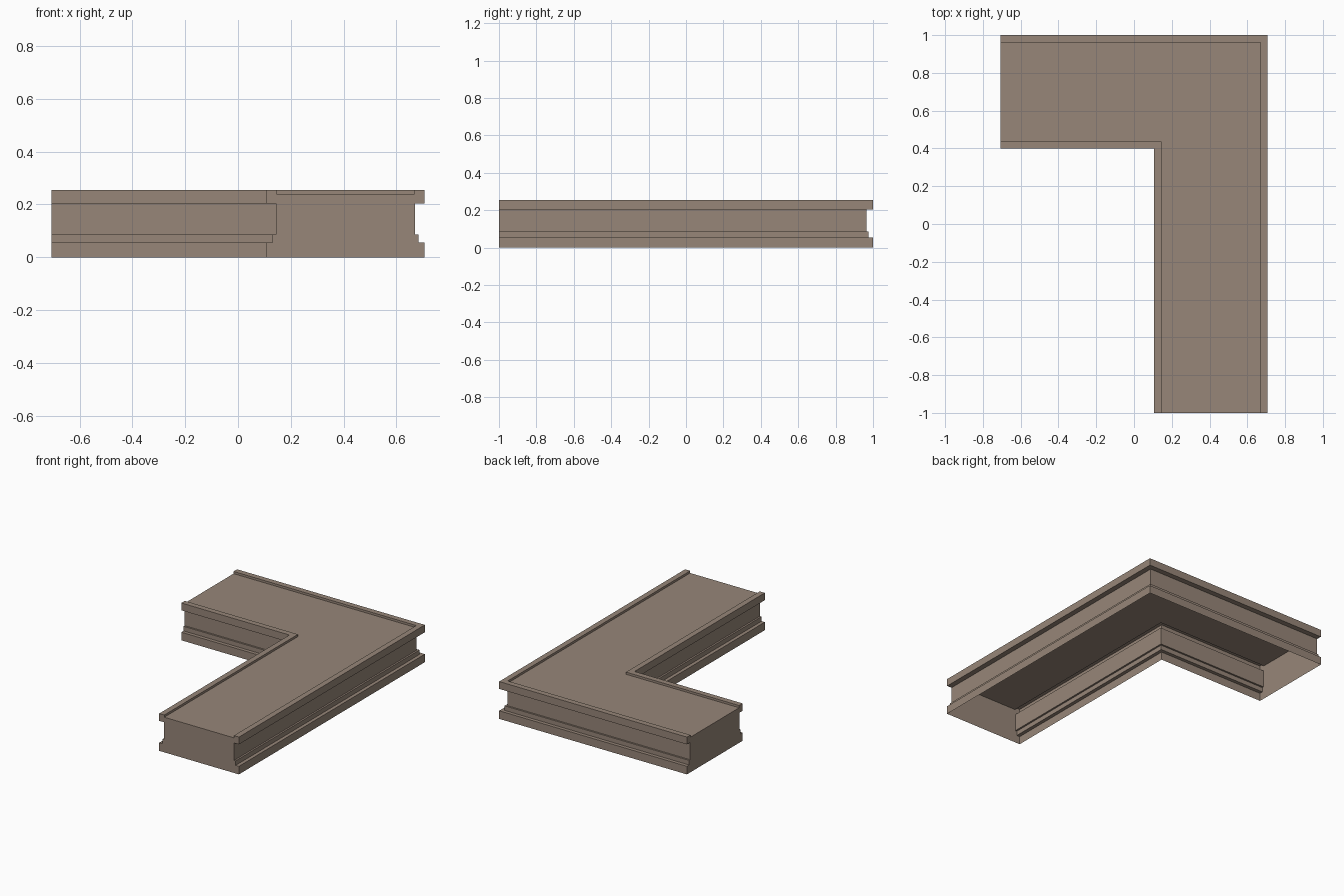
import bpy
import bmesh

if "Cube" in bpy.data.objects:
    bpy.data.objects.remove(bpy.data.objects["Cube"])

# stone colour
stone = bpy.data.materials.new("warm grey stone")
stone.diffuse_color = (0.31, 0.24, 0.19, 1)
stone.use_nodes = True
stone.node_tree.nodes["Principled BSDF"].inputs["Base Color"].default_value = stone.diffuse_color

W, L = 0.707, 1.0          # half extents
IX, IY = 0.107, 0.4        # inner corner of the L

# moulding profile, bottom to top: (inset from the long sides, height)
profile = [(0, 0), (0, 0.055), (0.024, 0.055), (0.024, 0.086), (0.036, 0.086),
           (0.036, 0.204), (0, 0.204), (0, 0.254), (0.038, 0.254), (0.038, 0.239)]


def ring(bm, d, z):
    """L outline, clockwise from above, inset on the long sides only."""
    pts = [(-W, L - d), (W - d, L - d), (W - d, -L),
           (IX + d, -L), (IX + d, IY + d), (-W, IY + d)]
    return [bm.verts.new((x, y, z)) for x, y in pts]


bm = bmesh.new()
rings = [ring(bm, d, z) for d, z in profile]

# moulded long sides, mitred at both corners
for lo, hi in zip(rings, rings[1:]):
    for p, q in ((0, 1), (1, 2), (3, 4), (4, 5)):
        bm.faces.new((lo[p], hi[p], hi[q], lo[q]))

# flat ends following the profile
for p, q in ((2, 3), (5, 0)):
    bm.faces.new([r[p] for r in rings] + [r[q] for r in reversed(rings)])

# recessed top, underside left open
a, b, c, d, e, f = rings[-1]
bm.faces.new((f, e, b, a))
bm.faces.new((e, d, c, b))

mesh = bpy.data.meshes.new("corner_ledge")
bm.to_mesh(mesh)
bm.free()
mesh.materials.append(stone)
bpy.context.collection.objects.link(bpy.data.objects.new("corner_ledge", mesh))
